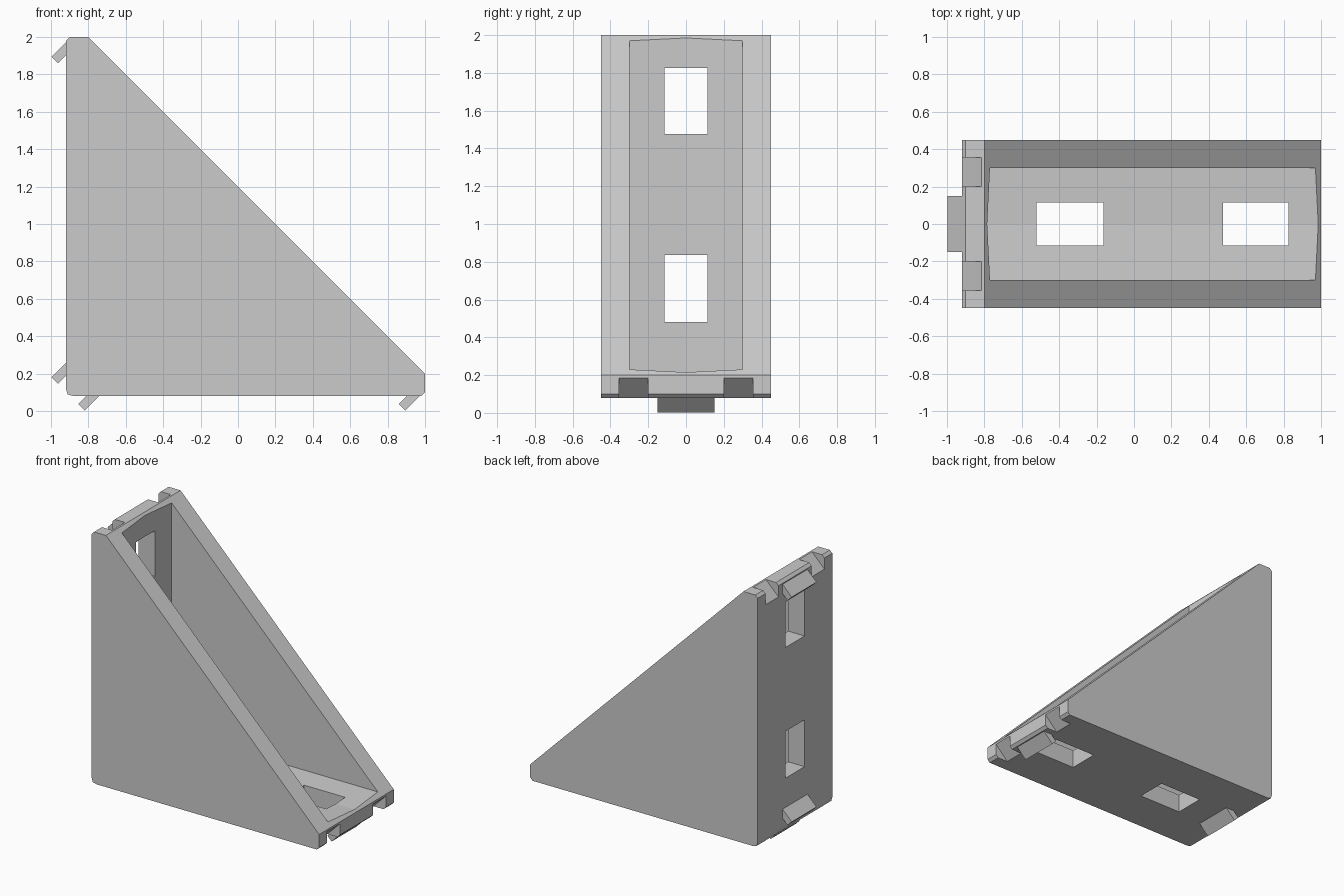
import bpy, bmesh

if "Cube" in bpy.data.objects:
    bpy.data.objects.remove(bpy.data.objects["Cube"])


def flip(p):
    # swap the two legs of the bracket (mirror across its diagonal)
    return (p[1] - 1, p[0] + 1)


def loft(name, sections):
    # solid through matching xz profiles, each given as (y, points)
    bm = bmesh.new()
    rings = [[bm.verts.new((x, y, z)) for x, z in pts] for y, pts in sections]
    n = len(rings[0])
    bm.faces.new(rings[0])
    bm.faces.new(rings[-1])
    for a, b in zip(rings, rings[1:]):
        for i in range(n):
            j = (i + 1) % n
            bm.faces.new((a[i], a[j], b[j], b[i]))
    bmesh.ops.recalc_face_normals(bm, faces=bm.faces[:])
    me = bpy.data.meshes.new(name)
    bm.to_mesh(me)
    bm.free()
    ob = bpy.data.objects.new(name, me)
    bpy.context.collection.objects.link(ob)
    return ob


def prism(name, pts, y0, y1):
    return loft(name, [(y0, pts), (y1, pts)])


cutters = []

# triangular body with small corner chamfers
half = [(-0.88, 0.08), (0.98, 0.08), (1.0, 0.1), (1.0, 0.2)]
outline = half + [flip(p) for p in reversed(half)]
outline.append((-0.911, 0.089))
body = prism("bracket_body", outline, -0.45, 0.45)


# inner cavity, slightly deeper along the middle
def cavity(d):
    return [(d - 1, d), (2.5, d), (d - 1, 3.5)]


cutters.append(loft("cavity_cutter", [(-0.3, cavity(0.23)), (0, cavity(0.215)),
                                      (0.3, cavity(0.23))]))

for leg in ("base", "upright"):
    place = flip if leg == "upright" else (lambda p: p)

    # rectangular bolt windows
    for a, b in ((-0.52, -0.163), (0.477, 0.825)):
        pts = [(a, 0.0), (b, 0.0), (b, 0.25), (a, 0.25)]
        cutters.append(prism(leg + "_window_cutter", [place(p) for p in pts], -0.115, 0.115))

    # slanted notches on the tip
    wedge = [(0.855, 0.04), (1.04, 0.04), (1.04, 0.225)]
    for s in (-1, 1):
        cutters.append(prism(leg + "_notch_cutter", [place(p) for p in wedge], s * 0.2, s * 0.355))

    # diagonal locating tabs
    for k, x in enumerate((-0.82, 0.895)):
        tab = [(x, 0.003), (x + 0.09, 0.093), (x + 0.055, 0.128), (x - 0.035, 0.038)]
        prism(f"{leg}_tab_{k + 1}", [place(p) for p in tab], -0.15, 0.15)

# carve the body, then keep the cutters hidden
for c in cutters:
    m = body.modifiers.new(c.name, "BOOLEAN")
    m.operation = "DIFFERENCE"
    m.solver = "EXACT"
    m.object = c
    c.hide_render = True
    c.display_type = "WIRE"
